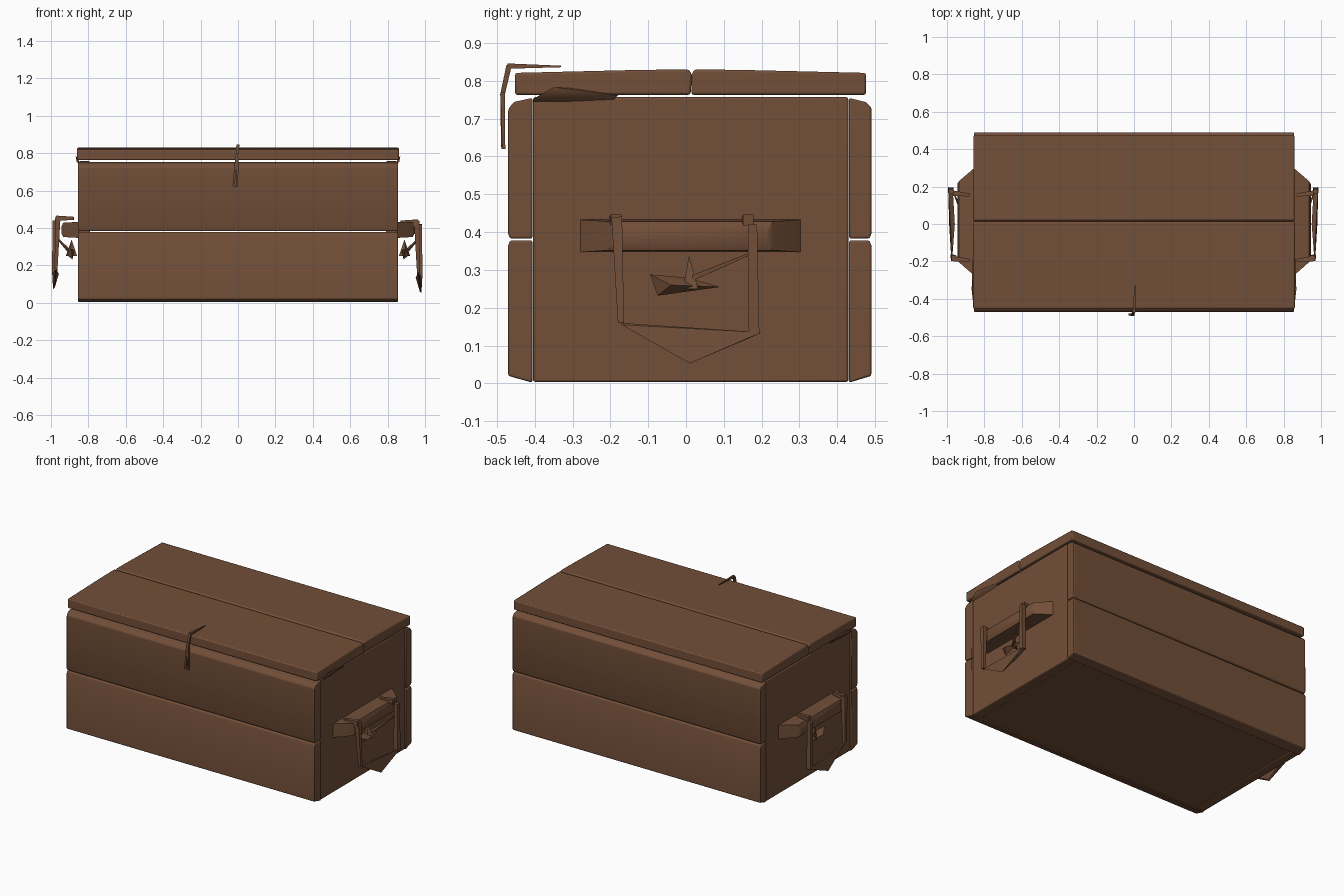
import bpy, bmesh, math
from mathutils import Vector

if "Cube" in bpy.data.objects:
    bpy.data.objects.remove(bpy.data.objects["Cube"])

brown = bpy.data.materials.new("brown wood")
brown.diffuse_color = (0.17, 0.078, 0.04, 1)
brown.use_nodes = True
brown.node_tree.nodes["Principled BSDF"].inputs["Base Color"].default_value = brown.diffuse_color


def finish(name, bm, bevel=0.0):
    bmesh.ops.recalc_face_normals(bm, faces=bm.faces)
    mesh = bpy.data.meshes.new(name)
    bm.to_mesh(mesh)
    bm.free()
    mesh.materials.append(brown)
    ob = bpy.data.objects.new(name, mesh)
    bpy.context.collection.objects.link(ob)
    if bevel:
        mod = ob.modifiers.new("soft edges", 'BEVEL')
        mod.width = bevel
        mod.segments = 2
        mod.limit_method = 'ANGLE'
    bpy.ops.object.select_all(action='DESELECT')
    ob.select_set(True)
    bpy.context.view_layer.objects.active = ob
    bpy.ops.object.shade_smooth_by_angle(angle=math.radians(35))
    return ob


def plank(name, profile, half, bevel=0.005):
    """Extrude a (y, z) profile along x."""
    bm = bmesh.new()
    f = bm.faces.new([bm.verts.new((-half, y, z)) for y, z in profile])
    new = bmesh.ops.extrude_face_region(bm, geom=[f])["geom"]
    for v in new:
        if isinstance(v, bmesh.types.BMVert):
            v.co.x = half
    return finish(name, bm, bevel)


def hull(name, points, side=1, shift=(0, 0, 0), bevel=0.0):
    """Convex chip through points, mirrored in x for side = -1."""
    bm = bmesh.new()
    for p in points:
        q = Vector(p) + Vector(shift)
        bm.verts.new((q.x * side, q.y, q.z))
    res = bmesh.ops.convex_hull(bm, input=bm.verts)
    loose = [v for v in bm.verts if not v.link_faces]
    bmesh.ops.delete(bm, geom=loose, context='VERTS')
    return finish(name, bm, bevel)


def strip(name, a, b, width, side=1, shift=(0, 0, 0)):
    """Square tapered cord from a to b; width = (start, end)."""
    a, b = Vector(a), Vector(b)
    d = (b - a).normalized()
    u = d.cross(Vector((1, 0, 0))).normalized()
    w = d.cross(u)
    pts = [c + u * s * r + w * t * r for c, r in ((a, width[0]), (b, width[1]))
           for s in (-1, 1) for t in (-1, 1)]
    return hull(name, pts, side, shift)


def box(name, x, y, z, bevel=0.0):
    return hull(name, [(i, j, k) for i in x for j in y for k in z], bevel=bevel)


# Long wall planks, front and back
for name, outer, inner in (("front", -0.47, -0.406), ("back", 0.49, 0.431)):
    s = 0.025 if outer > 0 else 0.03
    plank(name + "_lower_plank", [(outer, 0.02), (inner, 0.002), (inner, 0.378),
          (outer * 0.99, 0.378), (outer, 0.365)], 0.855)
    plank(name + "_upper_plank", [(outer, 0.395), (outer * 0.99, 0.383),
          (inner, 0.383), (inner, 0.755), (outer * 0.97, 0.744),
          (outer, 0.755 - s)], 0.855)

# Lid planks, sloping slightly from the middle seam
plank("lid_front_plank", [(-0.452, 0.763), (0.012, 0.763), (0.016, 0.815),
      (0.008, 0.83), (-0.12, 0.829), (-0.452, 0.821)], 0.86, 0.006)
plank("lid_back_plank", [(0.014, 0.763), (0.476, 0.763), (0.476, 0.821),
      (0.14, 0.829), (0.022, 0.83), (0.014, 0.815)], 0.857, 0.006)

# Floor board
box("floor_board", (-0.84, 0.84), (-0.404, 0.429), (0.008, 0.06))

for side, label in ((1, "right"), (-1, "left")):
    # End wall
    box(label + "_end_wall", sorted((0.79 * side, 0.851 * side)),
        (-0.404, 0.429), (0.004, 0.757), 0.006)
    # Raised splinter on the end wall's top edge
    hull(label + "_splinter", [(0.84, -0.404, 0.74), (0.862, -0.404, 0.752),
         (0.868, -0.35, 0.783), (0.862, -0.30, 0.78), (0.862, -0.18, 0.762),
         (0.84, -0.2, 0.74)], side)
    # Grip block with slanted ends
    grip = [(0.85, 0.303), (0.935, 0.23), (0.935, -0.205), (0.85, -0.28)]
    hull(label + "_grip", [(x, y, z) for x, y in grip for z in (0.352, 0.428)]
         + [(0.945, y, z) for y in (0.215, -0.19) for z in (0.375, 0.405)]
         + [(0.85, y, z) for y in (0.303, -0.28) for z in (0.347, 0.433)], side)
    # Rope loop hanging over the grip
    sh = (0, 0, 0) if side == 1 else (0.008, 0, 0.02)
    strip(label + "_rope_front", (0.955, -0.183, 0.44), (0.965, -0.172, 0.16),
          (0.014, 0.008), side, sh)
    strip(label + "_rope_back", (0.972, 0.176, 0.42), (0.972, 0.18, 0.13),
          (0.012, 0.014), side, sh)
    for y in (-0.185, 0.165):
        strip(label + "_rope_over_grip", (0.87, y - 0.01, 0.432),
              (0.96, y, 0.432), (0.008, 0.014), side, sh)
    hull(label + "_rope_bottom", [(0.963, -0.172, 0.16), (0.97, -0.17, 0.155),
         (0.981, 0.01, 0.053), (0.972, 0.01, 0.06), (0.985, 0.2, 0.135),
         (0.96, 0.168, 0.12), (0.95, 0.0, 0.135)], side, sh)
    # Frayed knot behind the loop
    hull(label + "_knot_base", [(0.885, -0.075, 0.232), (0.89, -0.095, 0.288),
         (0.92, -0.04, 0.26), (0.90, 0.09, 0.255), (0.875, 0.0, 0.28)], side)
    hull(label + "_knot_spike", [(0.90, -0.008, 0.25), (0.92, 0.032, 0.25),
         (0.89, 0.008, 0.338), (0.875, 0.01, 0.26), (0.86, 0.0, 0.25)], side)
    strip(label + "_knot_thread", (0.905, 0.02, 0.28), (0.965, 0.17, 0.343),
          (0.007, 0.003), side)

# Latch cord bent over the lid's front edge
strip("latch_cord_top", (0.005, -0.33, 0.838), (0.0, -0.472, 0.839),
      (0.002, 0.007), 1)
strip("latch_cord_bend", (-0.002, -0.468, 0.84), (-0.008, -0.486, 0.76),
      (0.007, 0.006))
strip("latch_cord_left", (-0.009, -0.485, 0.77), (-0.024, -0.484, 0.625),
      (0.006, 0.005))
strip("latch_cord_right", (-0.003, -0.485, 0.77), (-0.004, -0.482, 0.625),
      (0.006, 0.004))
strip("latch_cord_end", (-0.027, -0.483, 0.625), (-0.001, -0.482, 0.625),
      (0.005, 0.005))
